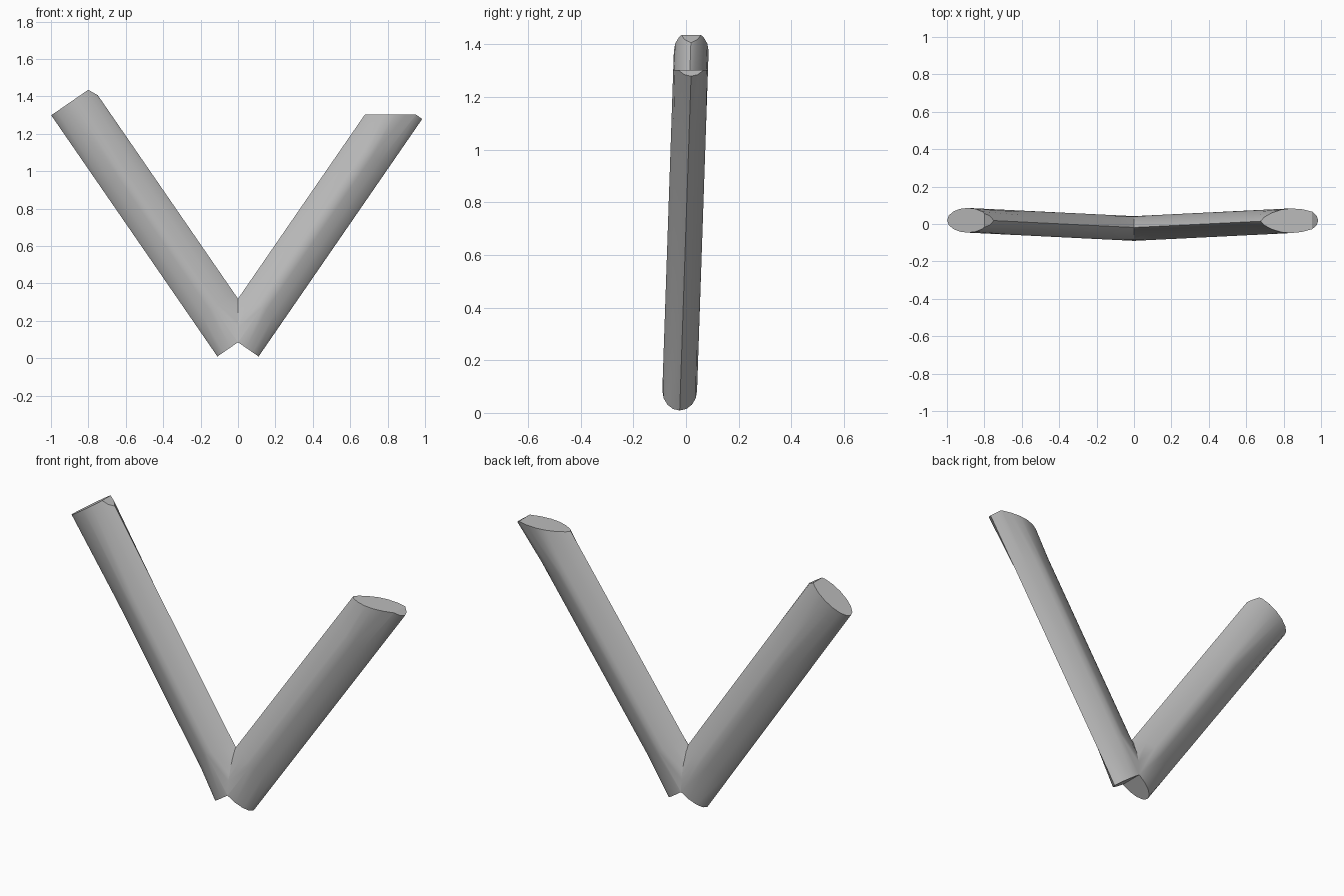
import bpy, bmesh, math
from mathutils import Vector

cube = bpy.data.objects.get("Cube")
if cube:
    bpy.data.objects.remove(cube)

grey = bpy.data.materials.new("plain_grey")
grey.use_nodes = True
GREY = (0.5, 0.5, 0.5, 1)
grey.diffuse_color = GREY
grey.node_tree.nodes["Principled BSDF"].inputs["Base Color"].default_value = GREY

SEGMENTS = 16
HALF_WIDTH, HALF_DEPTH = 0.133, 0.066
OFFSET = 0.0475                      # arm axis, measured across from the base


def section(side, s, power):
    """Ring across the arm: power 2 is an ellipse, power 1 a diamond."""
    ring = []
    for i in range(SEGMENTS):
        a = math.tau * i / SEGMENTS
        c, d = math.cos(a), math.sin(a)
        n = OFFSET + HALF_WIDTH * math.copysign(abs(c) ** (2 / power), c)
        y = HALF_DEPTH * math.copysign(abs(d) ** (2 / power), d)
        y += -0.024 + 0.028 * (s - 0.07)
        ring.append(Vector((side * (0.567 * s - 0.823 * n), y, 0.823 * s + 0.567 * n)))
    return ring


def make_arm(name, side, rings, cuts):
    bm = bmesh.new()
    loops = [[bm.verts.new(p) for p in section(side, s, power)] for s, power in rings]
    for low, high in zip(loops, loops[1:]):
        for i in range(SEGMENTS):
            j = (i + 1) % SEGMENTS
            bm.faces.new((low[i], low[j], high[j], high[i]))
    bm.faces.new(loops[0])
    bm.faces.new(loops[-1])
    # trim the tip with flat cuts
    for point, normal in cuts:
        bmesh.ops.bisect_plane(bm, geom=bm.verts[:] + bm.edges[:] + bm.faces[:],
                               plane_co=point, plane_no=normal, clear_outer=True)
        bmesh.ops.holes_fill(bm, edges=[e for e in bm.edges if e.is_boundary], sides=0)
    bmesh.ops.recalc_face_normals(bm, faces=bm.faces)
    mesh = bpy.data.meshes.new(name)
    bm.to_mesh(mesh)
    bm.free()
    mesh.materials.append(grey)
    obj = bpy.data.objects.new(name, mesh)
    bpy.context.collection.objects.link(obj)
    return obj


# right arm: square end with a small bevel on the inner corner
right_arm = make_arm("v_frame", -1,
                     [(0.07, 2), (0.3, 1.2), (1.15, 1.2), (1.637, 2)],
                     [((-0.80, 0, 1.435), (0.5, 0, 0.866))])
# left arm: level top with a blunt outer corner
left_arm = make_arm("left_arm", 1,
                    [(0.07, 2), (0.3, 1.2), (1.3, 1.2), (1.613, 2)],
                    [((0.69, 0, 1.302), (0, 0, 1))])

# join both arms into one solid
union = right_arm.modifiers.new("join", 'BOOLEAN')
union.operation = 'UNION'
union.solver = 'EXACT'
union.object = left_arm
bpy.ops.object.select_all(action='DESELECT')
right_arm.select_set(True)
bpy.context.view_layer.objects.active = right_arm
bpy.ops.object.modifier_apply(modifier=union.name)
bpy.data.objects.remove(left_arm)
bpy.ops.object.shade_smooth_by_angle(angle=math.radians(25))
